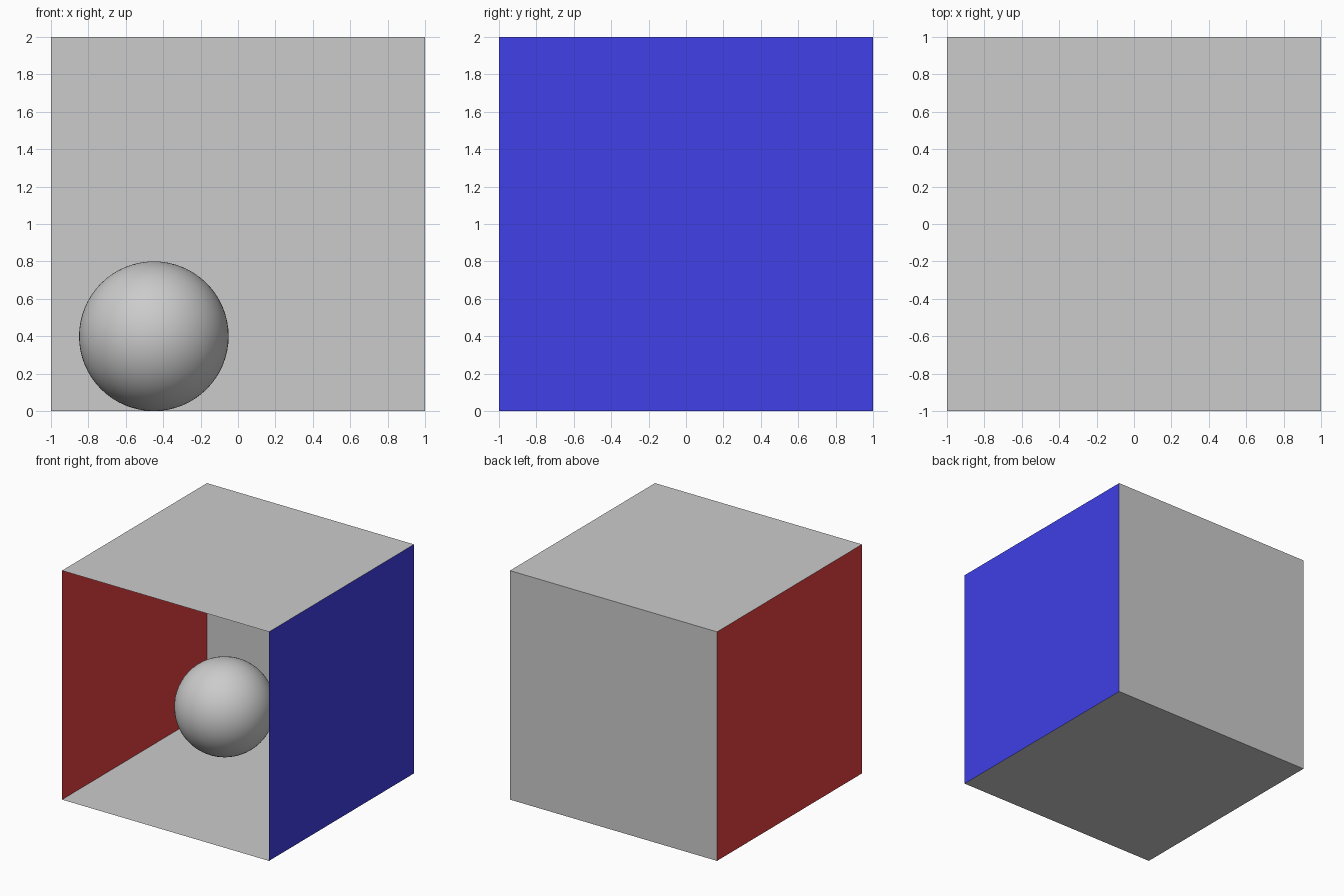
import bpy
from math import pi

if "Cube" in bpy.data.objects:
    bpy.data.objects.remove(bpy.data.objects["Cube"])


def coloured(name, rgb):
    mat = bpy.data.materials.new(name)
    mat.diffuse_color = (*rgb, 1.0)
    mat.use_nodes = True
    mat.node_tree.nodes["Principled BSDF"].inputs["Base Color"].default_value = mat.diffuse_color
    return mat


def panel(name, location, rotation=(0, 0, 0), mat=None):
    bpy.ops.mesh.primitive_plane_add(size=2, location=location, rotation=rotation)
    obj = bpy.context.object
    obj.name = name
    if mat:
        obj.data.materials.append(mat)


red = coloured("red", (0.8, 0.05, 0.05))
blue = coloured("blue", (0.05, 0.05, 0.8))

# Open-fronted box made of thin single-face panels
panel("floor", (0, 0, 0))
panel("ceiling", (0, 0, 2), (pi, 0, 0))
panel("back_wall", (0, 1, 1), (pi / 2, 0, 0))
panel("left_wall", (-1, 0, 1), (0, pi / 2, 0), red)
panel("right_wall", (1, 0, 1), (0, -pi / 2, 0), blue)

# Ball resting on the floor, towards the back left
bpy.ops.mesh.primitive_uv_sphere_add(segments=64, ring_count=32, radius=0.4,
                                     location=(-0.45, 0.46, 0.4))
bpy.context.object.name = "ball"
bpy.ops.object.shade_smooth()
